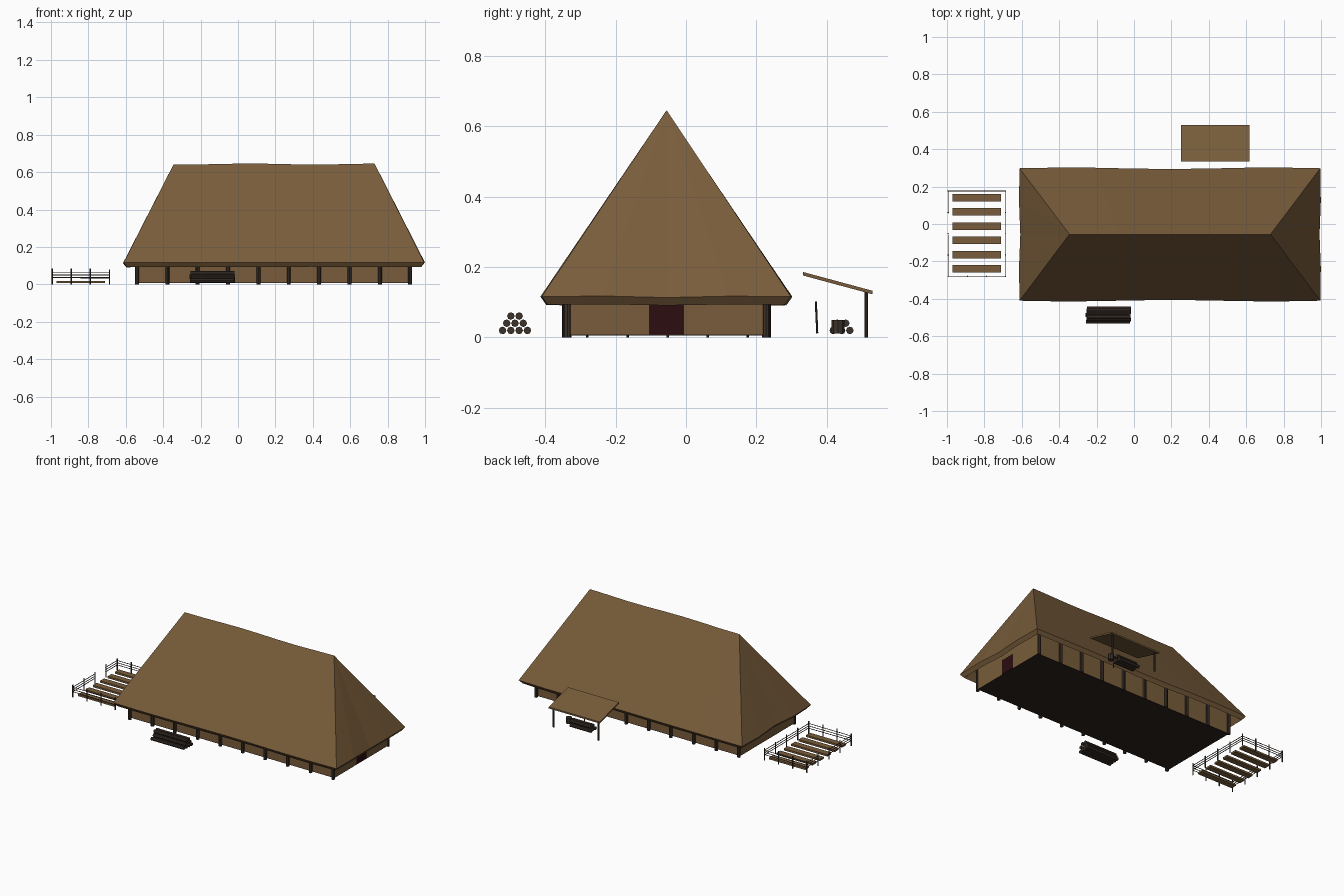
import bpy, bmesh, math, random
from mathutils import Vector, Matrix

random.seed(4)
cube = bpy.data.objects.get("Cube")
if cube:
    bpy.data.objects.remove(cube)


def material(name, rgb):
    m = bpy.data.materials.new(name)
    m.use_nodes = True
    m.diffuse_color = (*rgb, 1)
    m.node_tree.nodes["Principled BSDF"].inputs["Base Color"].default_value = (*rgb, 1)
    return m


STRAW = material("straw_brown", (0.19, 0.108, 0.043))
WOOD = material("dark_wood", (0.045, 0.031, 0.023))
DOOR = material("dark_red", (0.025, 0.004, 0.005))
EARTH = material("dark_earth", (0.026, 0.017, 0.013))


def finish(name, bm, mat):
    bmesh.ops.recalc_face_normals(bm, faces=bm.faces)
    mesh = bpy.data.meshes.new(name)
    bm.to_mesh(mesh)
    bm.free()
    mesh.materials.append(mat)
    ob = bpy.data.objects.new(name, mesh)
    bpy.context.collection.objects.link(ob)
    return ob


def box(bm, x0, x1, y0, y1, z0, z1):
    size = Matrix.Diagonal((x1 - x0, y1 - y0, z1 - z0, 1))
    place = Matrix.Translation(((x0 + x1) / 2, (y0 + y1) / 2, (z0 + z1) / 2))
    return bmesh.ops.create_cube(bm, size=1, matrix=place @ size)["verts"]


def pole(bm, a, b, r, sides=8):
    a, b = Vector(a), Vector(b)
    turn = (b - a).to_track_quat("Z", "Y").to_matrix().to_4x4()
    bmesh.ops.create_cone(bm, cap_ends=True, segments=sides, radius1=r, radius2=r,
                          depth=(b - a).length, matrix=Matrix.Translation((a + b) / 2) @ turn)


# Thatched hip roof: rings from the inner ridge, round the eave, to the outer ridge
def roof_ring(bm, x0, x1, y0, y1, z, wave):
    corners = [(x0, y0), (x1, y0), (x1, y1), (x0, y1)]
    verts = []
    for k, steps in enumerate((8, 4, 8, 4)):
        (ax, ay), (bx, by) = corners[k], corners[(k + 1) % 4]
        for i in range(steps):
            t = i / steps
            x, y = ax + (bx - ax) * t, ay + (by - ay) * t
            dip = wave * math.sin(x * 9 + 1) * math.cos(y * 13 + 0.6)
            push = wave * math.sin(t * math.pi * 3) * 0.8
            out = ((0, -1), (1, 0), (0, 1), (-1, 0))[k]
            verts.append(bm.verts.new((x + out[0] * push * (y0 != y1),
                                       y + out[1] * push * (y0 != y1), z + dip)))
    return verts


bm = bmesh.new()
rings = [roof_ring(bm, -0.32, 0.705, -0.055, -0.055, 0.6, 0.003),
         roof_ring(bm, -0.593, 0.978, -0.393, 0.281, 0.093, 0.005),
         roof_ring(bm, -0.612, 0.996, -0.41, 0.298, 0.116, 0.005),
         roof_ring(bm, -0.345, 0.73, -0.055, -0.055, 0.643, 0.003)]
for low, high in zip(rings, rings[1:]):
    for i in range(len(low)):
        j = (i + 1) % len(low)
        bm.faces.new((low[i], low[j], high[j], high[i]))
bmesh.ops.remove_doubles(bm, verts=bm.verts, dist=0.0004)
finish("thatched_roof", bm, STRAW)

# Walls, floor and door
bm = bmesh.new()
box(bm, -0.545, 0.925, -0.33, 0.22, 0.009, 0.17)
finish("walls", bm, STRAW)
bm = bmesh.new()
box(bm, -0.545, 0.925, -0.33, 0.22, 0.006, 0.009)
finish("floor", bm, EARTH)
bm = bmesh.new()
box(bm, 0.92, 0.928, -0.105, -0.006, 0.009, 0.105)
finish("door", bm, DOOR)

# Posts along both long walls
bm = bmesh.new()
for i in range(10):
    x = -0.54 + i * 0.1623
    for y in (-0.339, 0.229):
        y += random.uniform(-0.003, 0.003)
        pole(bm, (x, y, 0), (x, y, 0.15), 0.0105)
finish("wall_posts", bm, WOOD)


# Stacked logs
def log_stack(name, x0, x1, y, rows, pitch, r):
    bm = bmesh.new()
    for row, count in enumerate(rows):
        for i in range(count):
            yy = y + (i - (count - 1) / 2) * pitch
            z = 0.02 + row * 0.0205
            shift = random.uniform(-0.006, 0.006)
            pole(bm, (x0 + shift, yy, z), (x1 + shift, yy, z), r)
    finish(name, bm, WOOD)


log_stack("front_log_stack", -0.255, -0.02, -0.486, (4, 3, 2), 0.0235, 0.0108)
log_stack("shelter_log_stack", 0.36, 0.51, 0.442, (3, 2), 0.0235, 0.0108)

# Chopping block and leaning pole under the shelter
bm = bmesh.new()
pole(bm, (0.54, 0.432, 0.012), (0.54, 0.432, 0.05), 0.018)
finish("chopping_block", bm, WOOD)
bm = bmesh.new()
pole(bm, (0.47, 0.373, 0.012), (0.47, 0.369, 0.102), 0.003, 6)
finish("leaning_pole", bm, WOOD)

# Lean-to shelter: sloping thatch on two posts
bm = bmesh.new()
for v in box(bm, 0.25, 0.617, 0.333, 0.53, 0, 0.01):
    v.co.z += 0.176 - (v.co.y - 0.333) * 0.27
finish("shelter_roof", bm, STRAW)
bm = bmesh.new()
for x in (0.272, 0.595):
    pole(bm, (x, 0.512, 0), (x, 0.512, 0.13), 0.005)
finish("shelter_posts", bm, WOOD)

# Garden beds
bm = bmesh.new()
for i in range(6):
    y = -0.24 + i * 0.0762
    box(bm, -0.97, -0.71, y - 0.02, y + 0.02, 0.006, 0.018)
finish("garden_beds", bm, STRAW)

# Garden fence with a gap on its outer side
X0, X1, Y0, Y1 = -0.993, -0.688, -0.28, 0.176
bm = bmesh.new()
posts = [(X0 + (X1 - X0) * i / 3, y) for i in range(4) for y in (Y0, Y1)]
posts += [(x, Y0 + (Y1 - Y0) * i / 4) for i in range(1, 4) for x in (X0, X1)]
for x, y in posts:
    pole(bm, (x, y, 0), (x, y, 0.08 + random.uniform(-0.006, 0.006)), 0.0035, 6)
for z in (0.036, 0.05, 0.065):
    for y in (Y0, Y1):
        pole(bm, (X0, y, z), (X1, y, z + random.uniform(-0.003, 0.003)), 0.0022, 6)
    pole(bm, (X1, Y0, z), (X1, Y1, z), 0.0022, 6)
    pole(bm, (X0, Y0, z), (X0, Y0 + 0.22, z), 0.0022, 6)
    pole(bm, (X0, Y1 - 0.12, z), (X0, Y1, z), 0.0022, 6)
finish("garden_fence", bm, WOOD)
